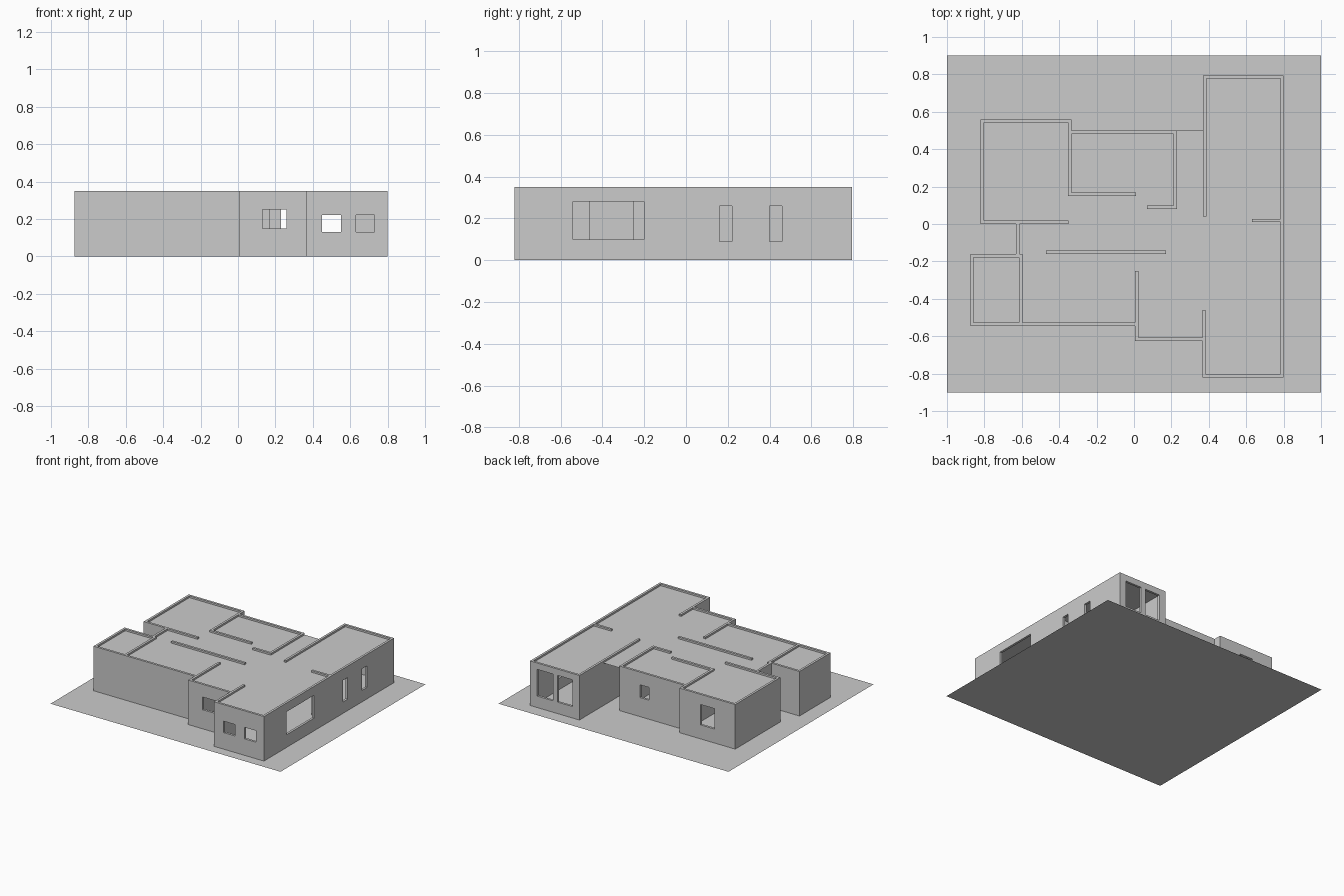
import bpy, bmesh

if "Cube" in bpy.data.objects:
    bpy.data.objects.remove(bpy.data.objects["Cube"])

H = 0.35      # wall height
T = 0.018     # wall thickness
CEIL = 0.336  # ceiling height, just below the wall tops


def finish(name, bm):
    mesh = bpy.data.meshes.new(name)
    bm.to_mesh(mesh)
    bm.free()
    obj = bpy.data.objects.new(name, mesh)
    bpy.context.collection.objects.link(obj)
    return obj


def box(bm, x0, x1, y0, y1, z0, z1):
    verts = bmesh.ops.create_cube(bm, size=1)["verts"]
    for v in verts:
        v.co.x = x1 if v.co.x > 0 else x0
        v.co.y = y1 if v.co.y > 0 else y0
        v.co.z = z1 if v.co.z > 0 else z0


def wall(name, axis, edge, side, start, end, holes=()):
    """Wall along an axis; one face lies at edge, thickness grows towards side.
    Each hole is (from, to, bottom, top)."""
    bm = bmesh.new()
    lo, hi = sorted((edge, edge + side * T))

    def piece(a, b, z0, z1):
        if axis == "x":
            box(bm, a, b, lo, hi, z0, z1)
        else:
            box(bm, lo, hi, a, b, z0, z1)

    at = start
    for a, b, z0, z1 in holes:
        piece(at, a, 0, H)
        piece(a, b, 0, z0)
        piece(a, b, z1, H)
        at = b
    piece(at, end, 0, H)
    return finish(name, bm)


def sheet(name, points, z):
    bm = bmesh.new()
    bm.faces.new([bm.verts.new((x, y, z)) for x, y in points])
    return finish(name, bm)


# Ground sheet and ceiling
sheet("ground_plate", [(-1, -0.9), (1, -0.9), (1, 0.9), (-1, 0.9)], 0)
sheet("ceiling", [
    (-0.875, -0.545), (0.005, -0.545), (0.005, -0.625), (0.365, -0.625),
    (0.365, -0.82), (0.8, -0.82), (0.8, 0.795), (0.37, 0.795), (0.37, 0.5),
    (-0.335, 0.5), (-0.335, 0.56), (-0.82, 0.56), (-0.82, 0), (-0.63, 0),
    (-0.63, -0.16), (-0.875, -0.16)], CEIL)

# Large right wing
wall("right_wall", "y", 0.8, -1, -0.82, 0.795,
     [(-0.54, -0.2, 0.1, 0.28), (0.16, 0.22, 0.09, 0.26), (0.4, 0.46, 0.09, 0.26)])
wall("wing_front_wall", "x", -0.82, 1, 0.365, 0.8,
     [(0.45, 0.55, 0.13, 0.22), (0.63, 0.73, 0.13, 0.22)])
wall("wing_back_wall", "x", 0.795, -1, 0.37, 0.8,
     [(0.43, 0.56, 0.09, 0.3), (0.6, 0.74, 0.09, 0.3)])
wall("wing_side_wall_back", "y", 0.37, 1, 0.04, 0.795)
wall("wing_side_wall_front", "y", 0.365, 1, -0.82, -0.46)
wall("wing_stub_wall", "x", 0.01, 1, 0.63, 0.8)

# Front rooms
wall("front_centre_wall", "x", -0.625, 1, 0.005, 0.365, [(0.13, 0.26, 0.15, 0.25)])
wall("front_left_wall", "x", -0.545, 1, -0.875, 0.005)
wall("left_front_wall", "y", -0.875, 1, -0.545, -0.16)
wall("entry_front_wall", "x", -0.16, -1, -0.875, -0.6)
wall("entry_wall", "y", -0.63, 1, -0.16, 0.0)

# Back rooms
wall("left_back_wall", "y", -0.82, 1, 0, 0.56)
wall("back_left_wall", "x", 0.56, -1, -0.82, -0.335, [(-0.64, -0.52, 0.11, 0.27)])
wall("back_centre_wall", "x", 0.5, -1, -0.335, 0.23, [(-0.03, 0.05, 0.15, 0.25)])
wall("entry_back_wall", "x", 0, 1, -0.82, -0.35)

# Inner partitions
wall("partition_back_left", "y", -0.335, -1, 0.15, 0.56)
wall("partition_hall_back", "x", 0.15, 1, -0.353, 0.01)
wall("partition_porch", "y", 0.23, -1, 0.08, 0.5)
wall("partition_hall_right", "x", 0.08, 1, 0.07, 0.23)
wall("partition_hall_front", "x", -0.16, 1, -0.47, 0.17)
wall("partition_front_left", "y", -0.615, 1, -0.545, -0.16)
wall("partition_front_centre", "y", 0.005, 1, -0.625, -0.25)
